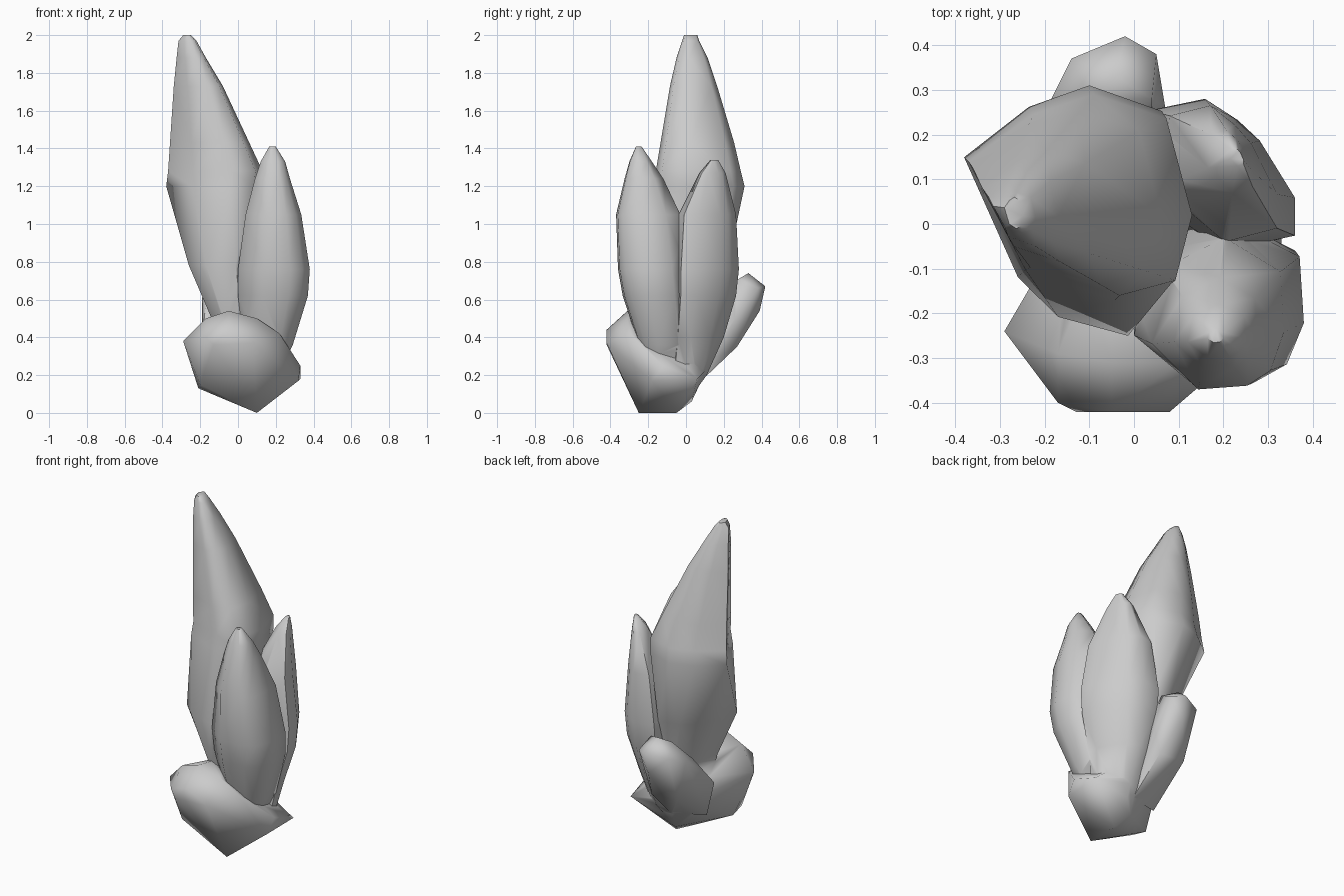
import bpy, bmesh

if "Cube" in bpy.data.objects:
    bpy.data.objects.remove(bpy.data.objects["Cube"])

# Irregular cross-sections in the -1..1 square, listed in matching order
WEDGE = [(-1, .33), (-.42, .8), (.12, 1), (.77, .76), (1, -.2), (.85, -.85), (.35, -1), (-.45, -.72)]
WEDGE_LOW = [(-1, -.44), (-.68, .49), (-.1, .91), (.63, 1), (1, .49), (1, -.36), (.37, -1), (-.5, -.82)]
FRONT = [(.95, .55), (1, -.25), (.8, -.75), (.45, -.95), (-.3, -1), (-1, -.4), (-.8, .6), (.1, 1)]
REAR = [(1, -.8), (1, -.3), (.55, .45), (.27, .72), (-.15, 1), (-.85, .85), (-1, -.2), (.1, -1)]


def finish(name, bm):
    bmesh.ops.recalc_face_normals(bm, faces=bm.faces[:])
    me = bpy.data.meshes.new(name)
    bm.to_mesh(me)
    bm.free()
    ob = bpy.data.objects.new(name, me)
    bpy.context.collection.objects.link(ob)
    return ob


def crystal(name, top, rings, low=None, low_z=0):
    """Loft a section through rings given as x0, x1, y0, y1, z; use 'low' below low_z."""
    bm = bmesh.new()
    loops = []
    for x0, x1, y0, y1, z in rings:
        section = low if low and z < low_z else top
        loops.append([bm.verts.new(((x0 + x1) / 2 + u * (x1 - x0) / 2,
                                    (y0 + y1) / 2 + v * (y1 - y0) / 2, z)) for u, v in section])
    n = len(top)
    for a, b in zip(loops, loops[1:]):
        for i in range(n):
            j = (i + 1) % n
            bm.faces.new((a[i], a[j], b[j], b[i]))
    bm.faces.new(loops[0])
    bm.faces.new(loops[-1])
    bmesh.ops.triangulate(bm, faces=bm.faces[:])
    return finish(name, bm)


def rock(name, points):
    """Faceted lump: convex hull of a few corner points."""
    bm = bmesh.new()
    for p in points:
        bm.verts.new(p)
    r = bmesh.ops.convex_hull(bm, input=bm.verts[:])
    junk = {g for g in r['geom_interior'] + r['geom_unused'] if isinstance(g, bmesh.types.BMVert)}
    bmesh.ops.delete(bm, geom=list(junk), context='VERTS')
    return finish(name, bm)


# Tall leaning crystal
tall = crystal("tall_crystal", WEDGE, [
    (-.29, -.25, -.01, .06, 2.0), (-.315, -.22, -.02, .07, 1.97), (-.325, -.17, -.05, .115, 1.88),
    (-.34, -.08, -.085, .165, 1.73), (-.36, .06, -.135, .255, 1.43), (-.37, .13, -.16, .29, 1.28),
    (-.38, .12, -.17, .31, 1.2), (-.26, .1, -.25, .22, .78), (-.14, .1, -.2, .15, .5),
    (-.08, .08, -.12, .06, .2)], WEDGE_LOW, 1)

# Front right crystal
front = crystal("front_crystal", FRONT, [
    (.165, .2, -.265, -.235, 1.41), (.12, .25, -.3, -.18, 1.33), (.09, .275, -.325, -.12, 1.24),
    (.04, .335, -.37, -.03, 1.05), (0, .38, -.36, .01, .76), (0, .37, -.335, .02, .62),
    (.03, .29, -.25, .02, .36), (.08, .18, -.18, -.03, .13)])

# Rear right crystal
rear = crystal("rear_crystal", REAR, [
    (.215, .245, .13, .17, 1.34), (.165, .265, .07, .21, 1.27), (.06, .32, -.04, .265, 1.05),
    (.01, .36, -.06, .28, .76), (.01, .35, -.06, .265, .62), (.01, .29, -.07, .2, .4),
    (.02, .25, -.08, .11, .2), (.05, .14, -.08, .03, .09)])

# Base rock
base = rock("base_rock", [
    (-.29, -.24, .38), (-.17, -.4, .4), (-.13, -.42, .36), (.08, -.42, .37), (-.05, -.42, .44),
    (-.05, -.31, .54), (-.17, -.29, .5), (.1, -.31, .5), (.22, -.3, .42), (.33, -.12, .25),
    (.32, -.18, .17), (.33, .06, .18), (.1, -.25, 0), (.1, -.05, 0), (-.21, -.15, .13),
    (-.2, -.25, .15), (.05, .03, .06), (.12, .11, .23), (-.1, .08, .28), (-.15, 0, .4), (-.05, 0, .48)])

# Small crystal leaning out at the back
back = rock("back_crystal", [
    (-.02, .42, .67), (-.14, .37, .65), (.05, .38, .66), (-.04, .33, .74), (-.1, .28, .71),
    (.04, .28, .71), (-.19, .27, .61), (-.17, .18, .59), (.07, .26, .5), (-.02, .39, .54),
    (-.13, .27, .36), (.04, .27, .35), (-.19, 0, .38), (-.14, 0, .17), (0, .1, .21),
    (.06, .06, .15), (.04, .15, .53)])

# Fuse all parts into one solid so no inner walls remain
parts = [front, rear, base, back]
for p in parts:
    m = tall.modifiers.new("fuse", 'BOOLEAN')
    m.operation, m.solver, m.object = 'UNION', 'EXACT', p
fused = bpy.data.meshes.new_from_object(tall.evaluated_get(bpy.context.evaluated_depsgraph_get()))
tall.modifiers.clear()
tall.data = fused
tall.name = "crystal_cluster"
for p in parts:
    bpy.data.objects.remove(p)
bpy.ops.object.select_all(action='DESELECT')
tall.select_set(True)
bpy.context.view_layer.objects.active = tall
bpy.ops.object.shade_smooth_by_angle(angle=1.1)
